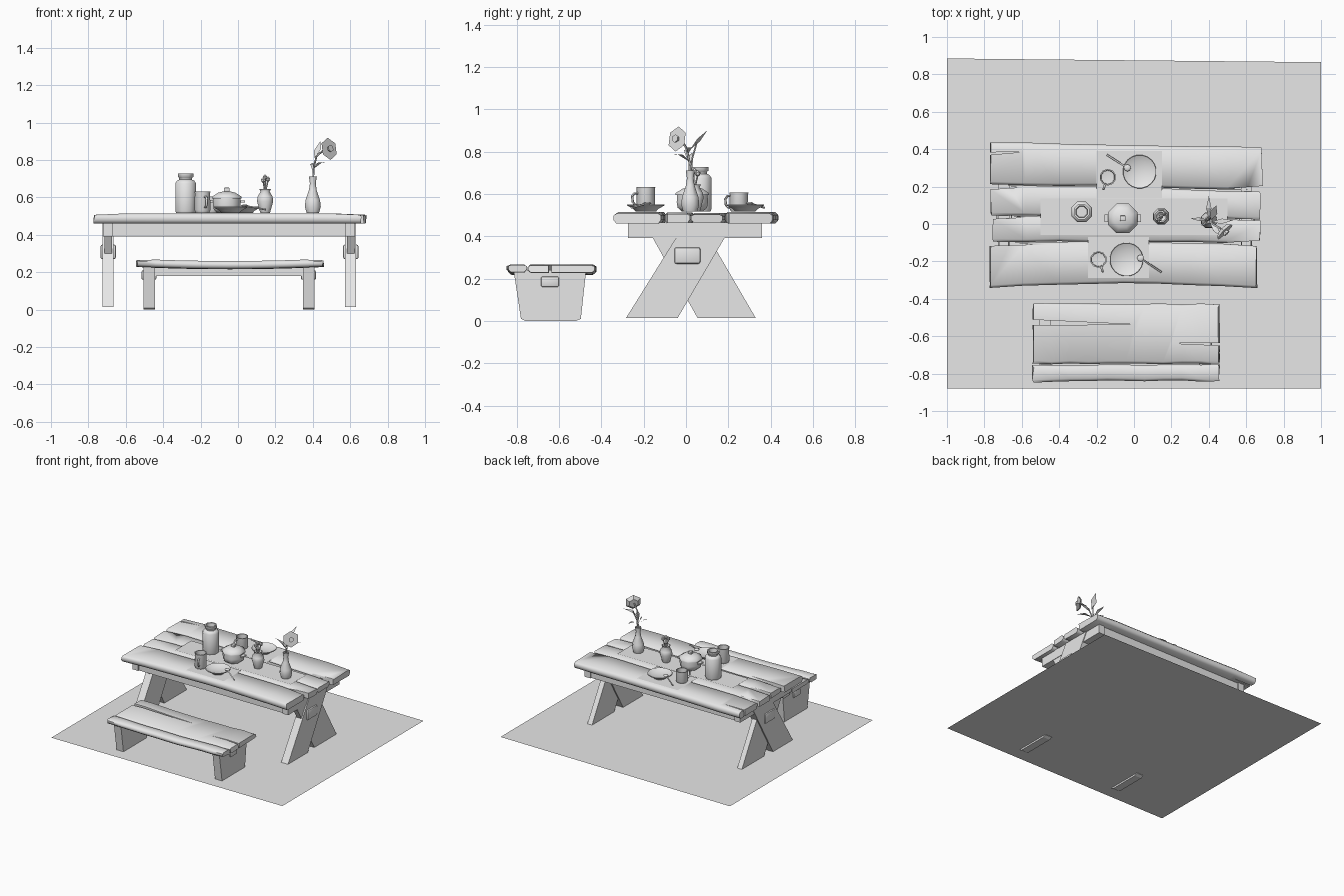
import bpy, bmesh, math, random
from mathutils import Vector

if "Cube" in bpy.data.objects:
    bpy.data.objects.remove(bpy.data.objects["Cube"])
random.seed(4)

grey = bpy.data.materials.new("plain grey")
grey.diffuse_color = (0.8, 0.8, 0.8, 1)
grey.use_nodes = True
grey.node_tree.nodes["Principled BSDF"].inputs["Base Color"].default_value = grey.diffuse_color

def finish(ob, smooth=None):
    ob.data.materials.clear()
    ob.data.materials.append(grey)
    if smooth:
        bpy.ops.object.select_all(action='DESELECT')
        ob.select_set(True)
        bpy.context.view_layer.objects.active = ob
        bpy.ops.object.shade_smooth_by_angle(angle=math.radians(smooth))
    return ob

def from_bm(name, bm, smooth=None, closed=True):
    if closed:
        bmesh.ops.recalc_face_normals(bm, faces=bm.faces)
    me = bpy.data.meshes.new(name)
    bm.to_mesh(me)
    bm.free()
    ob = bpy.data.objects.new(name, me)
    bpy.context.collection.objects.link(ob)
    return finish(ob, smooth)

def box(name, x0, x1, y0, y1, z0, z1, bevel=0.0):
    bm = bmesh.new()
    bmesh.ops.create_cube(bm, size=1)
    for v in bm.verts:
        v.co = ((x0+x1)/2 + v.co.x*(x1-x0), (y0+y1)/2 + v.co.y*(y1-y0), (z0+z1)/2 + v.co.z*(z1-z0))
    if bevel:
        bmesh.ops.bevel(bm, geom=bm.edges[:], offset=bevel, segments=2, profile=0.5, affect='EDGES')
    return from_bm(name, bm, 40 if bevel else None)

def sheet(name, pts):
    bm = bmesh.new()
    bm.faces.new([bm.verts.new(p) for p in pts])
    return from_bm(name, bm, closed=False)

def prism(name, yz, x0, x1, bevel=0.0):
    """Side outline (y, z) pushed along x."""
    bm = bmesh.new()
    f = bm.faces.new([bm.verts.new((x0, y, z)) for y, z in yz])
    r = bmesh.ops.extrude_face_region(bm, geom=[f])
    for v in r['geom']:
        if isinstance(v, bmesh.types.BMVert):
            v.co.x = x1
    if bevel:
        bmesh.ops.bevel(bm, geom=bm.edges[:], offset=bevel, segments=1, affect='EDGES')
    return from_bm(name, bm)

def plank(name, x0, x1, lo, hi, z0, z1, sag=0.0, wob=0.005, n=8, cracks=()):
    """Worn board: lo and hi are (left, middle, right) y edges; cracks are wedge slits."""
    def mix(p, t):
        return p[0]*(1-t)*(1-2*t) + 4*p[1]*t*(1-t) + p[2]*t*(2*t-1)
    bm = bmesh.new()
    rings, b, c = [], 0.014, (z1-z0)*0.3
    for i in range(n+1):
        t = i/n
        e = 0.008 if i in (0, n) else 0
        a, d = mix(lo, t) + random.uniform(-wob, wob)*0.6, mix(hi, t) + random.uniform(-wob, wob)*0.6
        s = -sag*4*t*(1-t)
        x = x0 + (x1-x0)*t
        sec = [(a+b, z0), (d-b, z0), (d, z0+c), (d, z1-c), (d-b, z1-e), (a+b, z1-e), (a, z1-c), (a, z0+c)]
        rings.append([bm.verts.new((x + (random.uniform(-wob, wob) if e else 0), y,
                      z + s)) for y, z in sec])
    for p, q in zip(rings, rings[1:]):
        for k in range(8):
            bm.faces.new((p[k], p[(k+1) % 8], q[(k+1) % 8], q[k]))
    bm.faces.new(rings[0])
    bm.faces.new(rings[-1])
    ob = from_bm(name, bm)
    for xa, xb, y, w, tip in cracks:
        cb = bmesh.new()
        lowv, topv = [[cb.verts.new((px, py, z)) for px, py in ((xa, y-w), (xa, y+w), (xb, y+tip))]
                      for z in (z0-0.1, z1+0.1)]
        cb.faces.new(lowv)
        cb.faces.new(topv)
        for k in range(3):
            cb.faces.new((lowv[k], lowv[(k+1) % 3], topv[(k+1) % 3], topv[k]))
        cut = from_bm("crack_cutter", cb)
        m = ob.modifiers.new("crack", 'BOOLEAN')
        m.operation, m.object, m.solver = 'DIFFERENCE', cut, 'EXACT'
        bpy.context.view_layer.objects.active = ob
        bpy.ops.object.modifier_apply(modifier=m.name)
        bpy.data.objects.remove(cut)
    return finish(ob, 50)

def lathe(name, prof, x, y, seg=8, smooth=60):
    bm = bmesh.new()
    rings = [[bm.verts.new((x + r*math.cos(2*math.pi*(k+.5)/seg), y + r*math.sin(2*math.pi*(k+.5)/seg), z))
              for k in range(seg)] for r, z in prof]
    for p, q in zip(rings, rings[1:]):
        for k in range(seg):
            bm.faces.new((p[k], p[(k+1) % seg], q[(k+1) % seg], q[k]))
    bmesh.ops.remove_doubles(bm, verts=bm.verts, dist=0.0001)
    return from_bm(name, bm, smooth)

def tube(name, pts, r):
    cu = bpy.data.curves.new(name, 'CURVE')
    cu.dimensions, cu.bevel_depth, cu.bevel_resolution, cu.use_fill_caps = '3D', r, 1, True
    sp = cu.splines.new('POLY')
    sp.points.add(len(pts)-1)
    for p, c in zip(sp.points, pts):
        p.co = (*c, 1)
    tmp = bpy.data.objects.new(name, cu)
    bpy.context.collection.objects.link(tmp)
    me = bpy.data.meshes.new_from_object(tmp.evaluated_get(bpy.context.evaluated_depsgraph_get()))
    bpy.data.objects.remove(tmp)
    ob = bpy.data.objects.new(name, me)
    bpy.context.collection.objects.link(ob)
    return finish(ob, 60)

def leaf(name, base, tip, w, side, bow=0.015):
    """Folded pointed leaf from base to tip."""
    a, b, s = Vector(base), Vector(tip), Vector(side).normalized()*w
    m = (a+b)/2 + Vector((0, 0, bow))
    bm = bmesh.new()
    va, vm, vb, vl, vr = [bm.verts.new(p) for p in (a, m, b, m+s, m-s)]
    for f in ((va, vm, vl), (vm, vb, vl), (va, vr, vm), (vr, vb, vm)):
        bm.faces.new(f)
    return from_bm(name, bm)

# ground sheet
G = 0.013
sheet("ground_sheet", [(-1, -.88, G), (1, -.88, G), (1, .865, G), (-1, .885, G)])

# table top planks
plank("table_plank_front", -.77, .655, (-.34, -.318, -.345), (-.10, -.095, -.115), .46, .515, cracks=[(-.8, -.55, -.10, .018, -.01)])
plank("table_plank_mid_front", -.755, .675, (-.095, -.095, -.105), (.045, .04, .02), .462, .513, cracks=[(-.8, -.6, .045, .02, -.01), (.72, .5, -.10, .015, 0)])
plank("table_plank_mid_back", -.765, .675, (.045, .04, .025), (.205, .195, .17), .462, .511, cracks=[(-.8, -.62, .205, .022, -.01)])
plank("table_plank_back", -.765, .685, (.21, .2, .18), (.437, .422, .41), .46, .515, cracks=[(-.8, -.6, .375, .008, .01), (.72, .52, .19, .016, 0)])

# crossed end legs, cross bars and wedged blocks
for side, x0 in (("left", -.725), ("right", .572)):
    prism("table_leg_a_"+side, [(-.284, G), (-.04, G), (.222, .46), (-.005, .46)], x0, x0+.06)
    prism("table_leg_b_"+side, [(.055, G), (.33, G), (.07, .46), (-.195, .46)], x0+.01, x0+.05)
    box("leg_block_"+side, x0-.01, x0+.072, -.055, .068, .27, .348, .01)
    box("cross_bar_"+side, x0+.004, x0+.054, -.275, .36, .392, .465)
for side, y in (("front", -.265), ("back", .325)):
    box("apron_"+side, -.67, .58, y, y+.025, .392, .465)

# bench
plank("bench_plank_main", -.54, .455, (-.748, -.748, -.748), (-.425, -.428, -.428), .228, .27, .012, .006, 10,
      cracks=[(-.6, 0, -.525, .016, -.012), (.5, .2, -.643, .008, .005)])
plank("bench_plank_edge", -.54, .455, (-.85, -.838, -.842), (-.757, -.752, -.752), .23, .272, .012, .006, 10)
for side, x0 in (("left", -.505), ("right", .348)):
    prism("bench_leg_"+side, [(-.78, .01), (-.76, 0), (-.52, 0), (-.497, .01), (-.472, .24), (-.815, .24)], x0, x0+.06)
    box("bench_tenon_"+side, x0-.011, x0+.069, -.685, -.6, .16, .21, .008)
box("bench_beam", -.45, .36, -.685, -.6, .18, .235)

# cloths
Z = .518
for name, a, b, c, d in (("placemat_back", -.2, .15, .14, .39), ("placemat_front", -.245, .08, -.29, -.07),
                         ("table_runner", -.5, .5, -.06, .135)):
    sheet(name, [(a, c, Z), (b, c, Z), (b, d, Z), (a, d, Z)])

# plates, cups and spoons
for side, px, py, cx, cy, h, ang in (("front", -.04, -.19, -.19, -.19, .632, -70), ("back", .03, .28, -.14, .25, .606, -110)):
    lathe("plate_"+side, [(0, Z), (.05, Z), (.058, .528), (.09, .546), (.088, .551), (.055, .535), (0, .533)], px, py, 20)
    lathe("cup_"+side, [(0, Z), (.038, Z), (.045, Z+.015), (.043, h-.01), (.045, h), (.038, h), (.036, Z+.02), (0, Z+.015)], cx, cy, 10)
    u = Vector((math.cos(math.radians(ang)), math.sin(math.radians(ang)), 0))
    mid = (Z+h)/2
    tube("cup_handle_"+side, [Vector((cx, cy, mid)) + u*r + Vector((0, 0, z)) for r, z in
         ((.04, .028), (.058, .028), (.068, .014), (.066, -.012), (.054, -.026), (.04, -.027))], .006)
for side, bowl, end in (("front", (.035, -.183, .556), (.148, -.258, .535)), ("back", (-.035, .3, .556), (-.145, .37, .535))):
    tube("spoon_handle_"+side, [bowl, end], .005)
    bm = bmesh.new()
    bmesh.ops.create_uvsphere(bm, u_segments=8, v_segments=6, radius=.019)
    for v in bm.verts:
        v.co = Vector((v.co.x, v.co.y, v.co.z*.35)) + Vector(bowl)
    from_bm("spoon_bowl_"+side, bm, 60)

# storage jar and lidded pot
lathe("jar", [(0, Z), (.056, Z), (.06, .53), (.06, .675), (.05, .69), (.037, .695), (.037, .705), (.045, .71), (.045, .728),
              (.034, .728), (.03, .7), (0, .7)], -.28, .065)
lathe("pot", [(0, Z), (.055, Z), (.075, .535), (.08, .56), (.078, .595), (0, .597)], -.06, .03)
lathe("pot_lid", [(0, .594), (.086, .594), (.086, .604), (.05, .625), (.015, .633), (0, .634)], -.06, .03)
box("pot_knob", -.075, -.045, .015, .045, .63, .652, .004)
for s in (-1, 1):
    box("pot_handle", -.06+s*.085-.012, -.06+s*.085+.012, .01, .05, .572, .584)

# small vase with buds
lathe("small_vase", [(0, Z), (.028, Z), (.032, .53), (.047, .58), (.043, .605), (.026, .632), (.034, .645), (.027, .645),
                     (.02, .63), (0, .62)], .145, .04)
for i, (dx, dy, top) in enumerate(((0, 0, .7), (.015, .015, .69), (-.01, -.015, .685))):
    tube("bud_stem_%d" % i, [(.145, .04, .62), (.145+dx, .04+dy, top)], .004)
    lathe("bud_%d" % i, [(0, top-.01), (.012, top), (.013, top+.012), (0, top+.024)], .145+dx, .04+dy, 6, None)

# tall vase with flower
lathe("tall_vase", [(0, Z), (.036, Z), (.046, .55), (.042, .585), (.022, .64), (.017, .675), (.023, .712), (.017, .712),
                    (.012, .68), (0, .67)], .4, .02)
tube("flower_stem", [(.4, .02, .67), (.405, .015, .76), (.42, 0, .82), (.465, -.025, .86)], .005)
tube("second_stem", [(.4, .02, .67), (.405, .03, .77), (.425, .05, .84)], .004)

def bloom(name, c, n, r):
    bm = bmesh.new()
    q = Vector(n).to_track_quat('Z', 'Y')
    bmesh.ops.create_cone(bm, cap_ends=True, segments=6, radius1=r*.6, radius2=r, depth=.02)
    for v in bm.verts:
        v.co = q @ v.co + Vector(c)
    from_bm(name, bm)

bloom("bloom_large", (.48, -.035, .858), (1, -1, .25), .06)
bloom("bloom_centre", (.49, -.045, .861), (1, -1, .25), .02)
leaf("petal_back", (.41, .02, .81), (.44, .1, .9), .022, (1, -.3, .3), 0)
for i, (b, t, w, s) in enumerate((((.4, .02, .74), (.3, .03, .795), .01, (0, 1, 0)), ((.4, .02, .74), (.4, .15, .785), .014, (1, 0, 0)),
                                  ((.4, .02, .75), (.47, -.07, .79), .016, (1, 1, 0)), ((.41, .01, .79), (.53, .02, .82), .014, (0, 1, 0)),
                                  ((.4, .02, .74), (.36, -.01, .81), .01, (0, 1, 0)))):
    leaf("flower_leaf_%d" % i, b, t, w, s)
